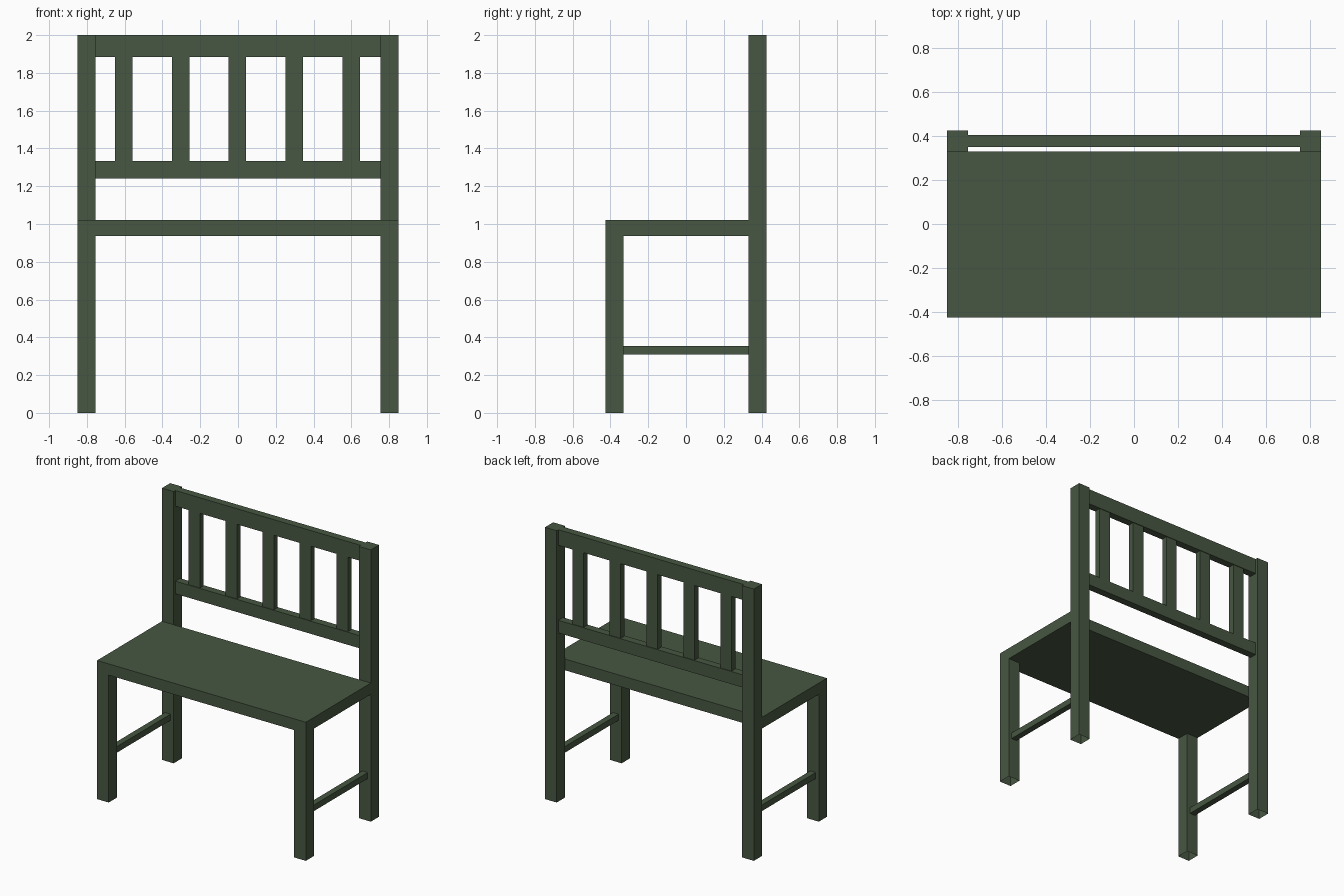
import bpy, bmesh
from mathutils import Vector

if "Cube" in bpy.data.objects:
    bpy.data.objects.remove(bpy.data.objects["Cube"])

green = bpy.data.materials.new("dark green paint")
green.diffuse_color = (0.065, 0.096, 0.054, 1)
green.use_nodes = True
green.node_tree.nodes["Principled BSDF"].inputs["Base Color"].default_value = green.diffuse_color


def box(name, x, y, z, open_dirs=()):
    """Box from ranges; faces pointing along open_dirs are left out."""
    bm = bmesh.new()
    bmesh.ops.create_cube(bm, size=1)
    bm.normal_update()
    gone = [f for f in bm.faces if any(f.normal.dot(Vector(d)) > 0.9 for d in open_dirs)]
    bmesh.ops.delete(bm, geom=gone, context='FACES')
    for v in bm.verts:
        v.co = [r[0] if c < 0 else r[1] for c, r in zip(v.co, (x, y, z))]
    me = bpy.data.meshes.new(name)
    bm.to_mesh(me)
    bm.free()
    me.materials.append(green)
    ob = bpy.data.objects.new(name, me)
    bpy.context.collection.objects.link(ob)
    return ob


X, XI = 0.85, 0.755      # outer and inner faces of the legs
Y, YI = 0.425, 0.33
DOWN, UP = (0, 0, -1), (0, 0, 1)
ENDS_X = ((1, 0, 0), (-1, 0, 0))
ENDS_Y = ((0, 1, 0), (0, -1, 0))

# seat
box("seat", (-X, X), (-Y, YI), (0.937, 1.02))

# legs are hollow and open underneath; thin bars join them front to back
for side, s in (("left", -1), ("right", 1)):
    xr = sorted((s * XI, s * X))
    box(side + "_front_leg", xr, (-Y, -YI), (0, 0.937), (DOWN, UP))
    box(side + "_back_post", xr, (YI, Y), (0, 2.0), (DOWN,))
    box(side + "_stretcher", sorted((s * 0.78, s * 0.825)), (-YI, YI), (0.31, 0.355), ENDS_Y)

# backrest rails
box("top_rail", (-XI, XI), (0.35, 0.405), (1.885, 2.0), ENDS_X)
box("lower_rail", (-XI, XI), (0.35, 0.405), (1.24, 1.333), ENDS_X)

# backrest slats
for i in range(5):
    cx = -0.003 + (i - 2) * 0.301
    box("back_slat_%d" % (i + 1), (cx - 0.046, cx + 0.046), (0.355, 0.4),
        (1.333, 1.885), (DOWN, UP))
